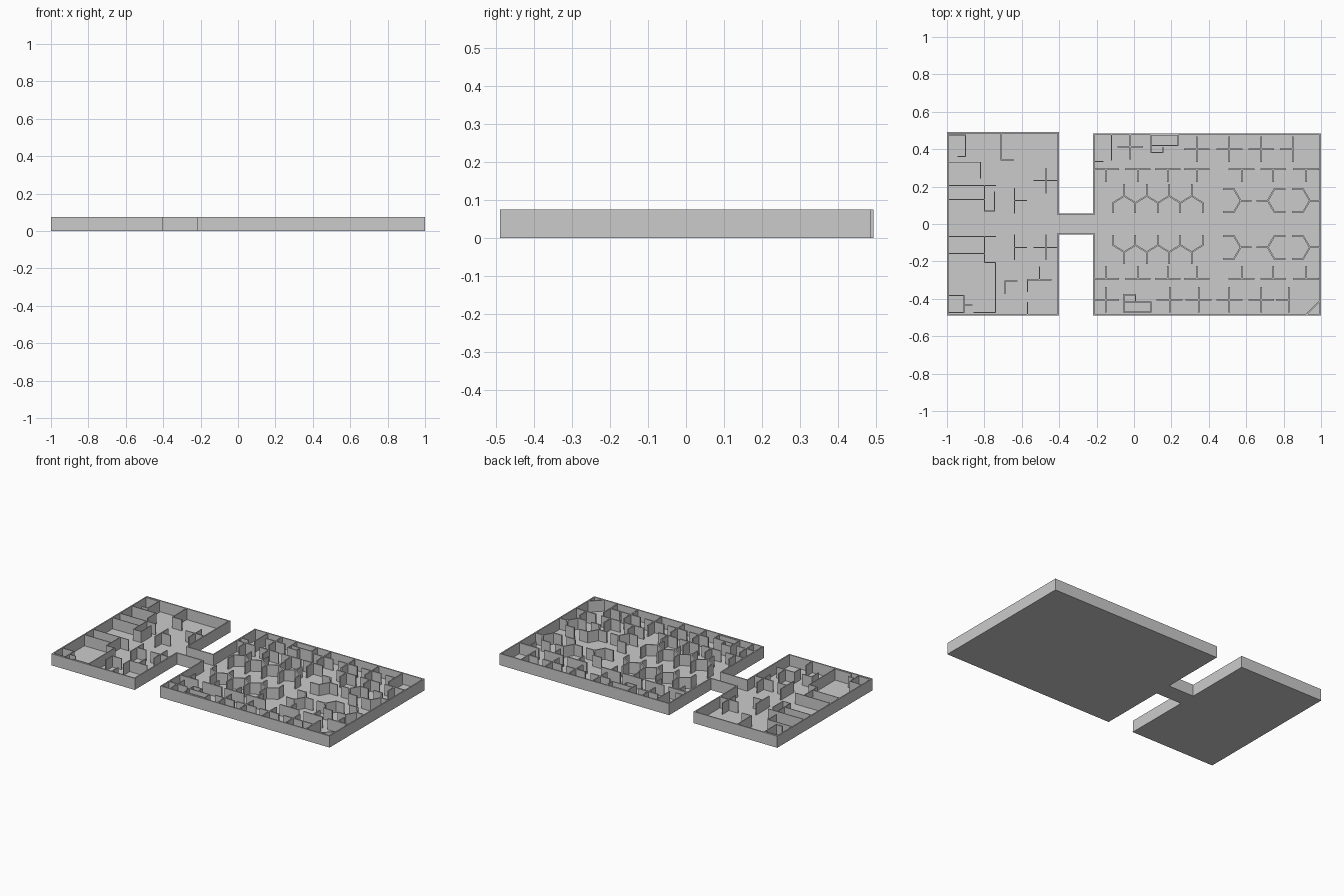
import bpy, bmesh
from mathutils import Vector, Matrix

if "Cube" in bpy.data.objects:
    bpy.data.objects.remove(bpy.data.objects["Cube"])

H = 0.075      # wall height
FLOOR = 0.003  # floor thickness


def finish(name, bm):
    me = bpy.data.meshes.new(name)
    bm.to_mesh(me)
    bm.free()
    ob = bpy.data.objects.new(name, me)
    bpy.context.collection.objects.link(ob)


def add_path(bm, pts, t):
    """Upright wall panels following a polyline of thickness t."""
    for a, b in zip(pts, pts[1:]):
        a, b = Vector(a), Vector(b)
        d = (b - a).to_3d()
        c = ((a + b) / 2).to_3d() + Vector((0, 0, H / 2))
        m = (Matrix.Translation(c)
             @ Vector((1, 0, 0)).rotation_difference(d).to_matrix().to_4x4()
             @ Matrix.Diagonal((d.length + t * 0.98, t, H, 1)))
        # rotate only about z, also for reversed directions
        if d.x < 0 and abs(d.y) < 1e-6:
            m = Matrix.Translation(c) @ Matrix.Diagonal((d.length + t * 0.98, t, H, 1))
        bmesh.ops.create_cube(bm, size=1, matrix=m)


def walls(name, paths, t=0.008):
    bm = bmesh.new()
    for p in paths:
        add_path(bm, p, t)
    finish(name, bm)


def cross(x, y, r=0.065):
    return [[(x - r, y), (x + r, y)], [(x, y - r), (x, y + r)]]


def mirror_y(paths):
    return paths + [[(x, -y) for x, y in p] for p in paths]


# floor following the whole outline
L, R, T, B, C = -0.40, -0.218, 0.492, -0.488, 0.056
outline = [(-1, B), (L, B), (L, -C), (R, -C), (R, B), (1, B),
           (1, 0.485), (R, 0.485), (R, C), (L, C), (L, T), (-1, T)]
bm = bmesh.new()
f = bm.faces.new([bm.verts.new((x, y, 0)) for x, y in outline])
ext = bmesh.ops.extrude_face_region(bm, geom=[f])
bmesh.ops.translate(bm, vec=(0, 0, FLOOR),
                    verts=[v for v in ext["geom"] if isinstance(v, bmesh.types.BMVert)])
bmesh.ops.recalc_face_normals(bm, faces=bm.faces)
finish("floor", bm)

# outer wall, centre line inset by half its thickness
t = 0.008
inset = []
n = len(outline)
for i in range(n):
    p, a, b = Vector(outline[i]), Vector(outline[i - 1]), Vector(outline[(i + 1) % n])
    d0, d1 = (p - a).normalized(), (b - p).normalized()
    q = p + (Vector((-d0.y, d0.x)) + Vector((-d1.y, d1.x))) * t / 2
    inset.append((q.x, q.y))
walls("outer_wall", [inset + inset[:1]], t)

# left building: rooms along the west side
walls("north_west_rooms", [
    [(-0.995, 0.475), (-0.90, 0.475), (-0.90, 0.36), (-0.94, 0.36)],
    [(-1 + t, 0.33), (-0.82, 0.33), (-0.82, 0.245)],
    [(-1 + t, 0.207), (-0.74, 0.207)],
    [(-0.80, 0.207), (-0.80, 0.07), (-0.745, 0.07), (-0.745, 0.17)],
    [(-1 + t, 0.132), (-0.80, 0.132)],
], 0.005)
walls("south_west_rooms", [
    [(-1 + t, -0.066), (-0.74, -0.066)],
    [(-0.80, -0.066), (-0.80, -0.207), (-0.74, -0.207), (-0.74, -0.473), (-0.855, -0.473)],
    [(-1 + t, -0.157), (-0.80, -0.157)],
    [(-1 + t, -0.383), (-0.91, -0.383), (-0.91, -0.473), (-1 + t, -0.473)],
    [(-0.91, -0.432), (-0.865, -0.432)],
], 0.005)

# left building: free-standing partitions
walls("left_partitions", [
    [(-0.71, 0.485), (-0.71, 0.342), (-0.645, 0.342)],
    [(-0.69, -0.37), (-0.69, -0.305), (-0.625, -0.305)],
    [(-0.57, -0.36), (-0.57, -0.298), (-0.445, -0.298)],
    [(-0.505, -0.298), (-0.505, -0.23)],
    [(-0.57, -0.42), (-0.57, -0.483)],
] + mirror_y([[(-0.638, 0.06), (-0.638, 0.19)], [(-0.638, 0.125), (-0.575, 0.125)]])
    + cross(-0.47, 0.232) + cross(-0.47, -0.125), 0.006)

# right building: cross-shaped desk dividers
dividers = cross(-0.02, 0.413)
for x in (0.335, 0.51, 0.68):
    dividers += cross(x, 0.40)
for x in (-0.15, 0.19, 0.345, 0.51, 0.68):
    dividers += cross(x, -0.405)
for x, y in ((0.85, 0.40), (0.827, -0.405)):
    dividers += [[(x, y - 0.065), (x, y + 0.065)], [(x - 0.065, y), (x, y)]]
walls("cross_dividers", dividers)

# right building: rows of T-shaped dividers
tees = []
for x in (-0.15, 0.02, 0.18, 0.335, 0.575, 0.745, 0.92):
    tees += [[(x - 0.065, 0.292), (x + 0.065, 0.292)], [(x, 0.292), (x, 0.228)]]
walls("tee_dividers", mirror_y(tees))

# right building: honeycomb zigzag with stems
xs = [-0.112 + 0.06 * i for i in range(9)]
zig = [(x, 0.15 if i % 2 else 0.113) for i, x in enumerate(xs)]
comb = [zig]
for i, (x, y) in enumerate(zig):
    comb.append([(x, y), (x, 0.21 if i % 2 else 0.063)])
walls("honeycomb_dividers", mirror_y(comb))

# right building: half-hexagon desks with a stem
hexes = []
for x, s in ((0.57, 1), (0.715, -1), (0.94, 1)):
    hexes += [[(x - s * 0.09, 0.185), (x - s * 0.035, 0.185), (x, 0.125),
               (x - s * 0.035, 0.065), (x - s * 0.09, 0.065)],
              [(x, 0.125), (x + s * 0.055, 0.125)]]
walls("half_hexagon_dividers", mirror_y(hexes))

# right building: small rooms on the long walls and the corner screen
walls("right_rooms", [
    [(-0.12, 0.48), (-0.12, 0.342)],
    [(R + t, 0.335), (-0.165, 0.335)],
    [(0.09, 0.476), (0.09, 0.42), (0.235, 0.42), (0.235, 0.476), (0.09, 0.476)],
    [(0.09, 0.42), (0.09, 0.383), (0.155, 0.383), (0.155, 0.41)],
    [(-0.055, -0.47), (0.09, -0.47), (0.09, -0.418), (-0.055, -0.418), (-0.055, -0.47)],
    [(-0.055, -0.418), (-0.055, -0.378), (0.008, -0.378), (0.008, -0.418)],
    [(0.925, -0.48), (0.992, -0.413)],
], 0.006)
